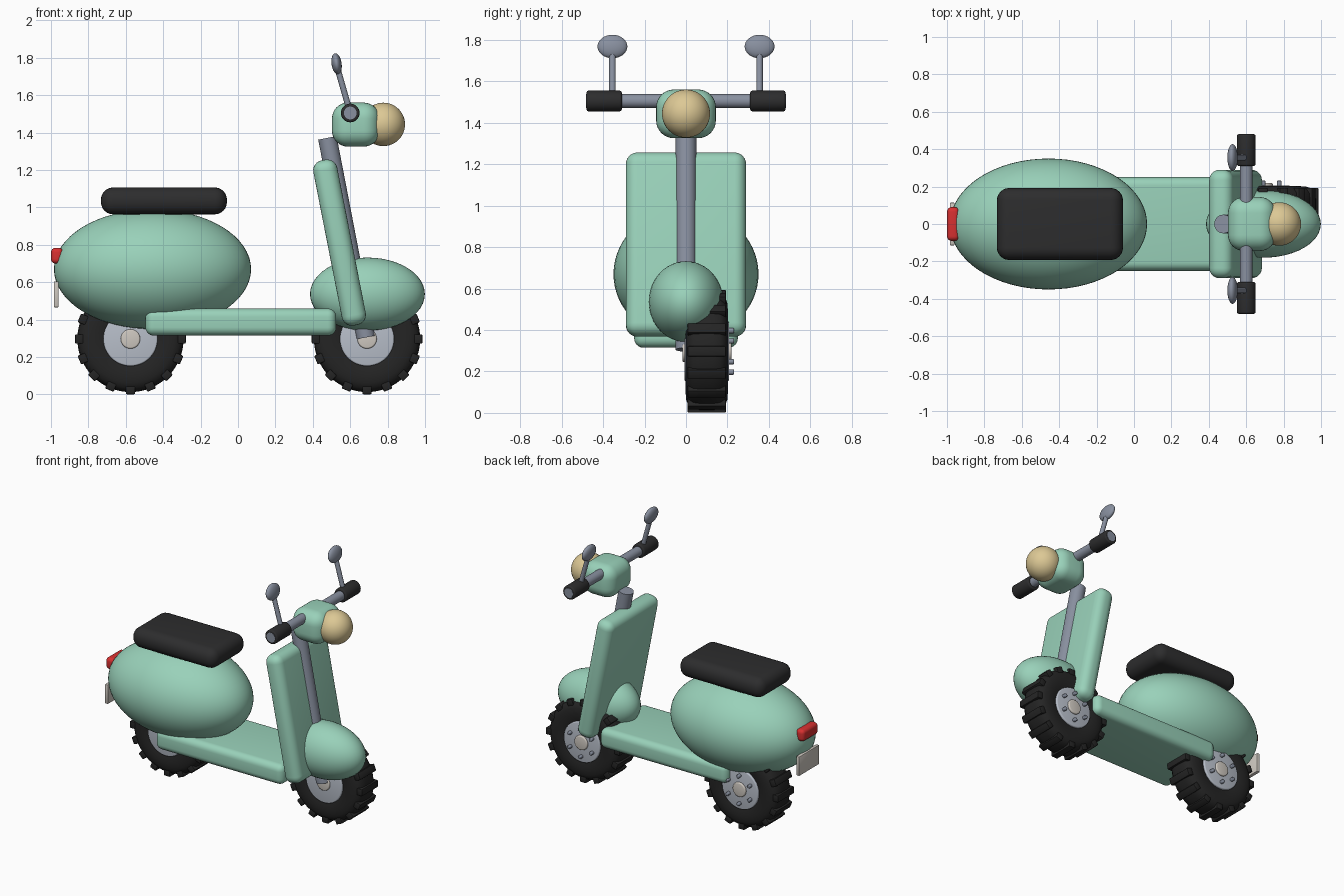
import bpy, bmesh, math
from mathutils import Vector, Matrix

if "Cube" in bpy.data.objects:
    bpy.data.objects.remove(bpy.data.objects["Cube"])


def material(name, rgb):
    m = bpy.data.materials.new(name)
    m.diffuse_color = (*rgb, 1)
    m.use_nodes = True
    m.node_tree.nodes["Principled BSDF"].inputs["Base Color"].default_value = m.diffuse_color
    return m


MINT = material("mint_paint", (0.32, 0.64, 0.49))
BLACK = material("seat_black", (0.026, 0.026, 0.027))
TYRE = material("tyre_rubber", (0.018, 0.018, 0.018))
STEEL = material("steel", (0.25, 0.28, 0.35))
RIM = material("rim_silver", (0.48, 0.52, 0.59))
CREAM = material("lamp_cream", (0.72, 0.58, 0.30))
RED = material("tail_red", (0.68, 0.03, 0.03))
PLATE = material("pale_grey", (0.62, 0.58, 0.53))


def finish(name, bm, mat, angle=40):
    bmesh.ops.recalc_face_normals(bm, faces=bm.faces)
    me = bpy.data.meshes.new(name)
    bm.to_mesh(me)
    bm.free()
    me.materials.append(mat)
    ob = bpy.data.objects.new(name, me)
    bpy.context.collection.objects.link(ob)
    bpy.ops.object.select_all(action='DESELECT')
    ob.select_set(True)
    bpy.context.view_layer.objects.active = ob
    bpy.ops.object.shade_smooth_by_angle(angle=math.radians(angle))
    return ob


def rounded_box(name, loc, size, bevel, mat, tilt=0, seg=6):
    bm = bmesh.new()
    bmesh.ops.create_cube(bm, size=1, matrix=Matrix.Diagonal((*size, 1)))
    bmesh.ops.bevel(bm, geom=bm.edges[:], offset=bevel, segments=seg,
                    profile=0.5, affect='EDGES')
    bm.transform(Matrix.Translation(loc) @ Matrix.Rotation(tilt, 4, 'Y'))
    return finish(name, bm, mat)


def ellipsoid(name, loc, radii, mat, tilt=0, seg=48):
    bm = bmesh.new()
    bmesh.ops.create_uvsphere(bm, u_segments=seg, v_segments=seg // 2, radius=1)
    bm.transform(Matrix.Translation(loc) @ Matrix.Rotation(tilt, 4, 'Y')
                 @ Matrix.Diagonal((*radii, 1)))
    return finish(name, bm, mat, 60)


def rod(name, a, b, r, mat, bevel=0, seg=32):
    a, b = Vector(a), Vector(b)
    d = b - a
    bm = bmesh.new()
    bmesh.ops.create_cone(bm, cap_ends=True, segments=seg, radius1=r, radius2=r,
                          depth=d.length)
    if bevel:
        rims = [e for e in bm.edges if abs(e.verts[0].co.z - e.verts[1].co.z) < 1e-5]
        bmesh.ops.bevel(bm, geom=rims, offset=bevel, segments=3, profile=0.5,
                        affect='EDGES')
    bm.transform(Matrix.Translation((a + b) / 2)
                 @ d.to_track_quat('Z', 'Y').to_matrix().to_4x4())
    return finish(name, bm, mat)


def wheel(name, x, y=0.1, z=0.297):
    hub = Matrix.Translation((x, y, z))
    # tyre: closed profile (half width, radius) spun around the axle
    half = [(0.09, 0.135), (0.098, 0.16), (0.102, 0.20), (0.099, 0.235),
            (0.088, 0.262), (0.065, 0.279), (0.03, 0.284)]
    prof = half + [(-w, r) for w, r in reversed(half)]
    bm = bmesh.new()
    n = 64
    rings = []
    for i in range(n):
        t = 2 * math.pi * i / n
        rings.append([bm.verts.new((r * math.cos(t), w, r * math.sin(t))) for w, r in prof])
    for i in range(n):
        p, q = rings[i], rings[(i + 1) % n]
        for j in range(len(prof)):
            k = (j + 1) % len(prof)
            bm.faces.new((p[j], p[k], q[k], q[j]))
    bm.transform(hub)
    finish(name + "_tyre", bm, TYRE)
    # tread bars across the tyre
    bm = bmesh.new()
    for i in range(16):
        rot = Matrix.Rotation(2 * math.pi * i / 16, 4, 'Y')
        bmesh.ops.create_cube(bm, size=1, matrix=hub @ rot
                              @ Matrix.Translation((0, 0, 0.274))
                              @ Matrix.Diagonal((0.05, 0.186, 0.044, 1)))
    bmesh.ops.bevel(bm, geom=bm.edges[:], offset=0.006, segments=2, profile=0.5,
                    affect='EDGES')
    finish(name + "_treads", bm, TYRE)
    # rim disc, axle cap, and bolts on the outer side
    rod(name + "_rim", (x, y - 0.107, z), (x, y + 0.107, z), 0.145, RIM, 0.008, 48)
    rod(name + "_axle_cap", (x, y - 0.118, z), (x, y + 0.12, z), 0.052, PLATE, 0.008)
    for i in range(6):
        t = math.radians(30 + 60 * i)
        bx, bz = x + 0.1 * math.cos(t), z + 0.1 * math.sin(t)
        rod(f"{name}_bolt_{i}", (bx, y + 0.1, bz), (bx, y + 0.132, bz), 0.013, STEEL, 0.005, 12)


# wheels
wheel("front_wheel", 0.69)
wheel("rear_wheel", -0.575)

# body shells
ellipsoid("rear_body", (-0.457, 0, 0.67), (0.527, 0.35, 0.32), MINT, seg=64)
ellipsoid("front_fender", (0.692, 0, 0.537), (0.307, 0.18, 0.195), MINT)
rounded_box("floorboard", (0.015, 0, 0.387), (1.02, 0.5, 0.145), 0.045, MINT)
rounded_box("leg_shield", (0.543, 0, 0.812), (0.13, 0.58, 0.9), 0.055, MINT,
            tilt=math.radians(-11.1))

# seat, tail light and number plate
rounded_box("seat", (-0.396, 0, 1.035), (0.674, 0.385, 0.144), 0.066, BLACK)
rounded_box("tail_light", (-0.967, 0, 0.742), (0.066, 0.18, 0.085), 0.025, RED)
rounded_box("rear_plate", (-0.972, 0, 0.535), (0.026, 0.23, 0.14), 0.006, PLATE, seg=2)

# steering column, headset and lamp
rod("steering_column", (0.478, 0, 1.372), (0.684, 0, 0.305), 0.05, STEEL)
rounded_box("headset", (0.63, 0, 1.443), (0.255, 0.288, 0.235), 0.085, MINT, seg=8)
ellipsoid("headlamp", (0.777, 0, 1.444), (0.116, 0.116, 0.116), CREAM)

# handlebar, grips and mirrors
rod("handlebar", (0.6, -0.482, 1.505), (0.6, 0.482, 1.505), 0.034, STEEL)
for side, s in (("right", -1), ("left", 1)):
    rod(side + "_grip", (0.6, s * 0.31, 1.505), (0.6, s * 0.48, 1.505), 0.05, BLACK, 0.01)
    rod(side + "_mirror_stem", (0.6, s * 0.355, 1.505), (0.53, s * 0.355, 1.75), 0.016,
        STEEL, seg=20)
    ellipsoid(side + "_mirror", (0.527, s * 0.355, 1.768), (0.027, 0.072, 0.057), STEEL,
              tilt=math.radians(-8), seg=32)
